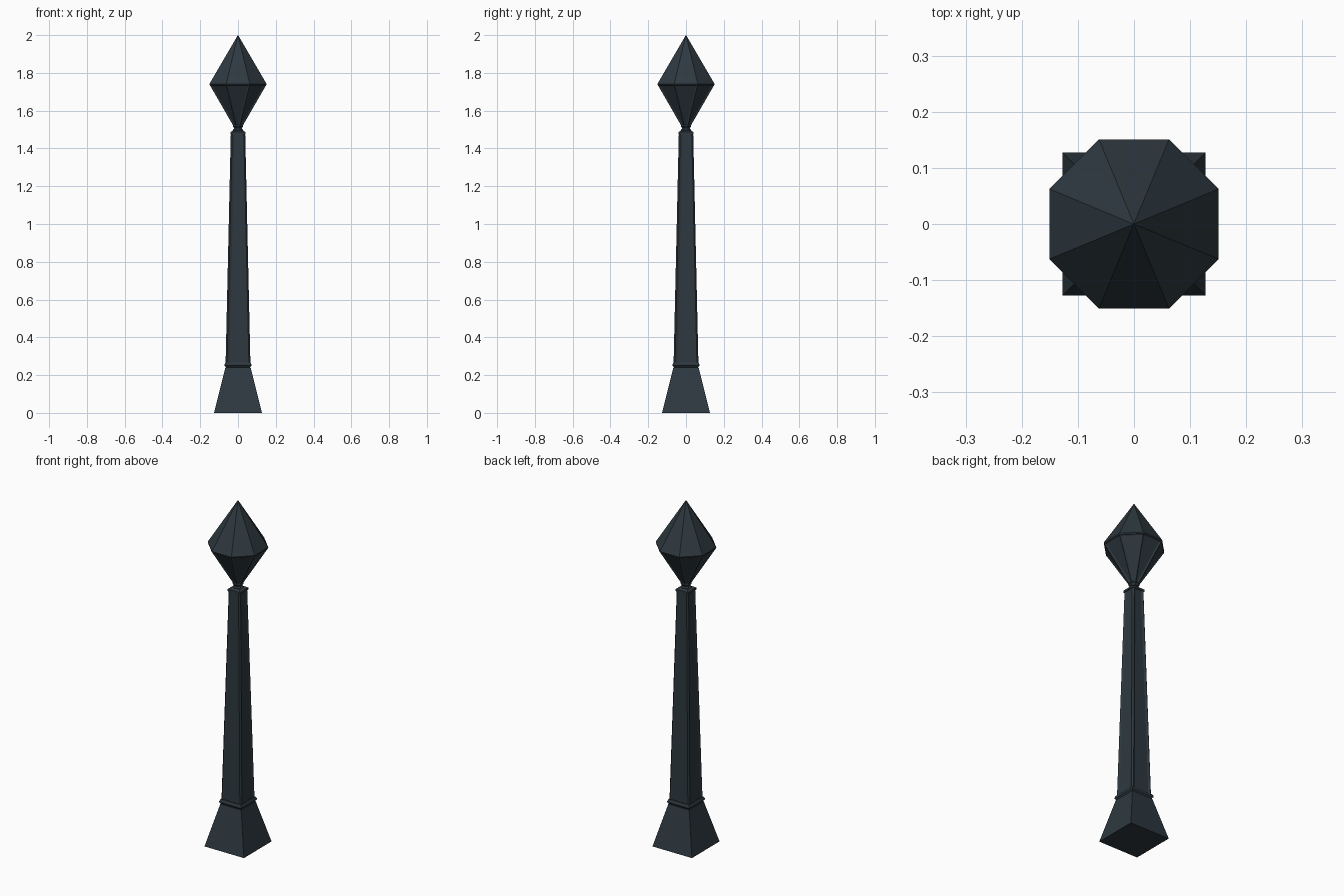
import bpy, bmesh
from math import pi, cos, sin

cube = bpy.data.objects.get("Cube")
if cube:
    bpy.data.objects.remove(cube, do_unlink=True)

iron = bpy.data.materials.new("dark_blue_grey_iron")
iron.use_nodes = True
COLOUR = (0.027, 0.040, 0.050, 1)
iron.diffuse_color = COLOUR
iron.node_tree.nodes["Principled BSDF"].inputs["Base Color"].default_value = COLOUR


def loft(name, sides, profile, panels=None, bevel=0):
    """Stack flat-sided rings of (apothem, height); optionally recess side panels."""
    bm = bmesh.new()
    rings = []
    for apothem, z in profile:
        r = apothem / cos(pi / sides)
        angles = [(2 * i + 1) * pi / sides for i in range(sides)]
        rings.append([bm.verts.new((r * cos(a), r * sin(a), z)) for a in angles])
    for low, high in zip(rings, rings[1:]):
        for i in range(sides):
            j = (i + 1) % sides
            bm.faces.new((low[i], low[j], high[j], high[i]))
    bm.faces.new(rings[0][::-1])
    bm.faces.new(rings[-1])
    bmesh.ops.remove_doubles(bm, verts=bm.verts, dist=0.0005)
    bmesh.ops.recalc_face_normals(bm, faces=bm.faces)
    if bevel:
        # Chamfer the upright corners
        edges = [e for e in bm.edges if abs(e.verts[0].co.z - e.verts[1].co.z) > 0.5]
        bmesh.ops.bevel(bm, geom=edges, offset=bevel, segments=1, affect='EDGES')
    if panels:
        thickness, depth, test = panels
        bm.normal_update()
        chosen = [f for f in bm.faces if test(f)]
        bmesh.ops.inset_individual(bm, faces=chosen, thickness=thickness,
                                   depth=depth, use_even_offset=True)
    mesh = bpy.data.meshes.new(name)
    bm.to_mesh(mesh)
    bm.free()
    mesh.materials.append(iron)
    obj = bpy.data.objects.new(name, mesh)
    bpy.context.collection.objects.link(obj)
    return obj


# Flared square foot and the thin collar above it
loft("foot", 4, [(0.127, 0), (0.067, 0.24)])
loft("foot_collar", 4, [(0.062, 0.24), (0.071, 0.25), (0.071, 0.258), (0.066, 0.268)])

# Tapered shaft with chamfered corners and a shallow panel on each side
loft("shaft", 4, [(0.066, 0.25), (0.038, 1.485)], bevel=0.008,
     panels=(0.012, -0.005, lambda f: abs(f.normal.z) < 0.5 and f.calc_area() > 0.05))
loft("shaft_cap", 4, [(0.039, 1.475), (0.039, 1.487), (0.026, 1.495)])

# Ringed neck
loft("neck", 8, [(0.02, 1.485), (0.027, 1.497), (0.02, 1.507),
                 (0.028, 1.518), (0.022, 1.53)])

# Eight-sided lantern: framed panes below, pointed roof above
loft("lantern_panes", 8, [(0.022, 1.515), (0.15, 1.737)],
     panels=(0.009, -0.005, lambda f: -0.9 < f.normal.z < 0.5))
loft("lantern_roof", 8, [(0.15, 1.735), (0.151, 1.742), (0.0005, 2.0)])
